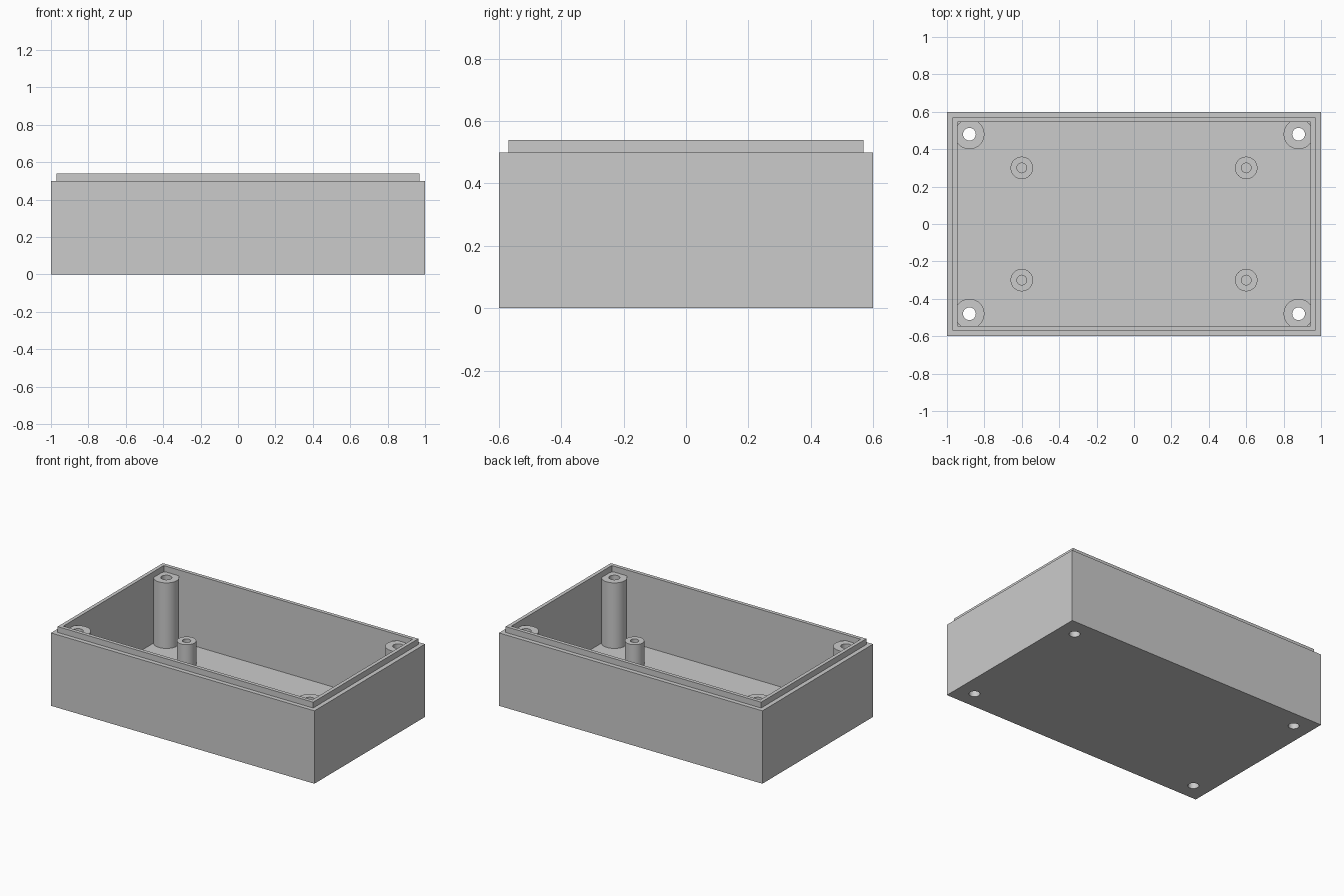
import bpy
import bmesh
from math import radians
from mathutils import Matrix

default_cube = bpy.data.objects.get("Cube")
if default_cube:
    bpy.data.objects.remove(default_cube, do_unlink=True)

grey = bpy.data.materials.new("light_grey_plastic")
grey.use_nodes = True
grey.diffuse_color = (0.6, 0.6, 0.6, 1)
grey.node_tree.nodes["Principled BSDF"].inputs["Base Color"].default_value = (0.6, 0.6, 0.6, 1)

WALL, LIP, FLOOR = 0.055, 0.03, 0.05
CORNER, STANDOFF = (0.88, 0.48), (0.6, 0.3)


def add_mesh(name, bm):
    mesh = bpy.data.meshes.new(name)
    bm.to_mesh(mesh)
    bm.free()
    mesh.materials.append(grey)
    obj = bpy.data.objects.new(name, mesh)
    bpy.context.collection.objects.link(obj)
    return obj


def block(name, inset, z0, z1):
    """Box set in from the outer walls by inset."""
    bm = bmesh.new()
    size = Matrix.Diagonal((2 - 2 * inset, 1.2 - 2 * inset, z1 - z0, 1))
    bmesh.ops.create_cube(bm, size=1, matrix=Matrix.Translation((0, 0, (z0 + z1) / 2)) @ size)
    return add_mesh(name, bm)


def four_cylinders(name, centre, radius, z0, z1):
    """One upright cylinder in each quadrant."""
    bm = bmesh.new()
    for sx in (-1, 1):
        for sy in (-1, 1):
            place = Matrix.Translation((sx * centre[0], sy * centre[1], (z0 + z1) / 2))
            bmesh.ops.create_cone(bm, cap_ends=True, segments=48, radius1=radius,
                                  radius2=radius, depth=z1 - z0, matrix=place)
    return add_mesh(name, bm)


def combine(target, tool, operation):
    """Boolean the tool into the target, then discard the tool."""
    mod = target.modifiers.new(operation.lower(), 'BOOLEAN')
    mod.object, mod.operation, mod.solver = tool, operation, 'EXACT'
    bpy.ops.object.select_all(action='DESELECT')
    target.select_set(True)
    bpy.context.view_layer.objects.active = target
    bpy.ops.object.modifier_apply(modifier=mod.name)
    bpy.data.objects.remove(tool, do_unlink=True)


# Outer walls with the raised locating lip, then the hollow inside
case = block("enclosure_base", 0, 0, 0.5)
combine(case, block("lip", LIP, 0.3, 0.54), 'UNION')
combine(case, block("cavity", WALL, FLOOR, 0.7), 'DIFFERENCE')

# Tall corner screw posts, bored right through the floor
combine(case, four_cylinders("corner_posts", CORNER, 0.08, 0.02, 0.5), 'UNION')
combine(case, four_cylinders("screw_holes", CORNER, 0.034, -0.1, 0.7), 'DIFFERENCE')

# Short board standoffs with blind holes
combine(case, four_cylinders("standoffs", STANDOFF, 0.06, 0.02, 0.21), 'UNION')
combine(case, four_cylinders("pilot_holes", STANDOFF, 0.026, FLOOR, 0.4), 'DIFFERENCE')

bpy.ops.object.shade_smooth_by_angle(angle=radians(30))
